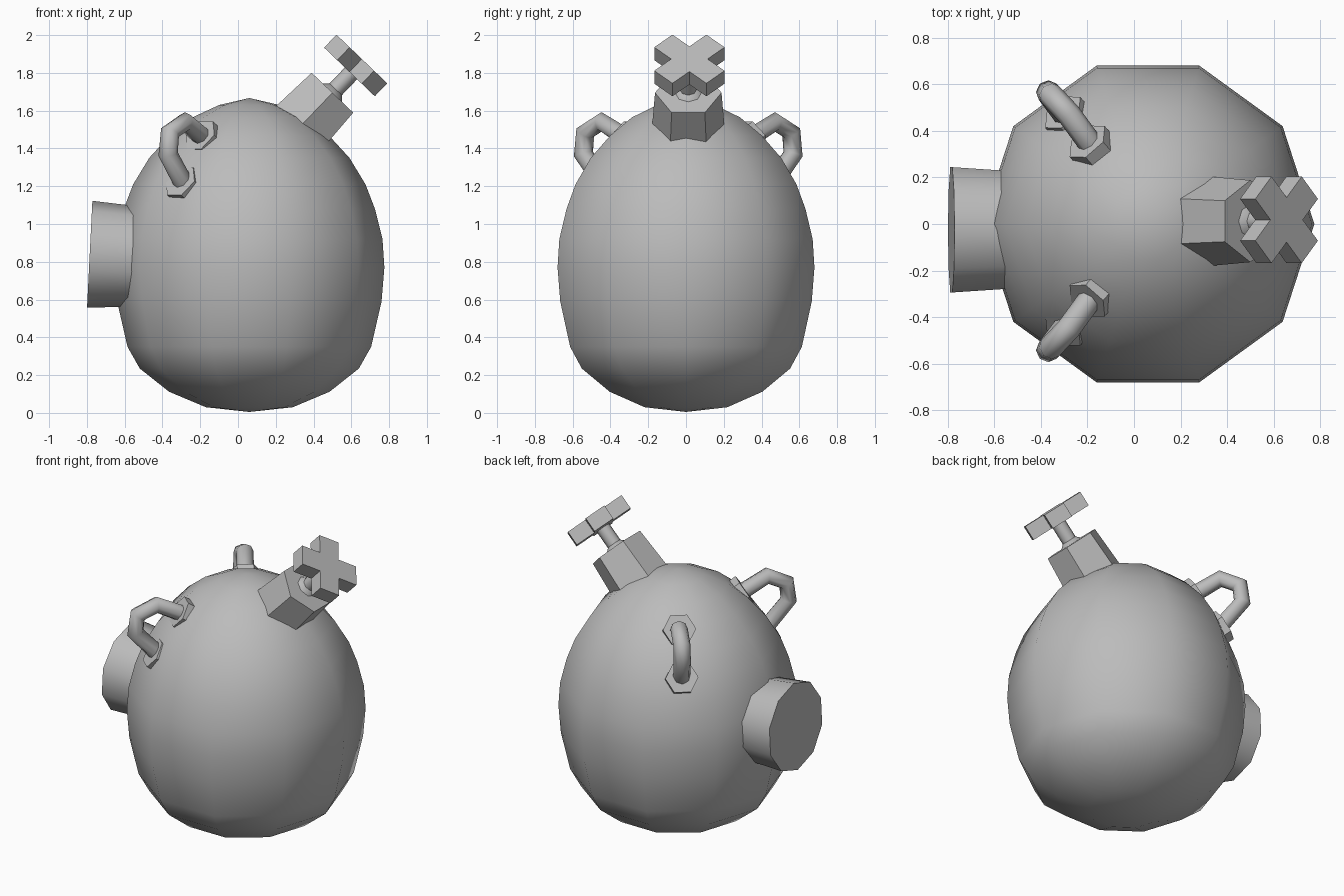
import bpy, bmesh
from math import sin, cos, pi, radians
from mathutils import Vector, Matrix

cube = bpy.data.objects.get("Cube")
if cube:
    bpy.data.objects.remove(cube, do_unlink=True)

grey = bpy.data.materials.new("plain grey")
grey.use_nodes = True
GREY = (0.5, 0.5, 0.5, 1)
grey.diffuse_color = GREY
grey.node_tree.nodes["Principled BSDF"].inputs["Base Color"].default_value = GREY


def finish(bm, name, matrix, smooth=False):
    bmesh.ops.recalc_face_normals(bm, faces=bm.faces)
    mesh = bpy.data.meshes.new(name)
    bm.to_mesh(mesh)
    bm.free()
    mesh.transform(matrix)
    mesh.materials.append(grey)
    obj = bpy.data.objects.new(name, mesh)
    bpy.context.collection.objects.link(obj)
    if smooth:
        bpy.ops.object.select_all(action='DESELECT')
        obj.select_set(True)
        bpy.context.view_layer.objects.active = obj
        bpy.ops.object.shade_smooth_by_angle(angle=radians(55))
    return obj


def frame(origin, axis):
    """Local z along axis, local x kept horizontal."""
    z = Vector(axis).normalized()
    x = Vector((0, 0, 1)).cross(z)
    x = x.normalized() if x.length > 0.001 else Vector((1, 0, 0))
    y = z.cross(x)
    rot = Matrix((x, y, z)).transposed().to_4x4()
    return Matrix.Translation(origin) @ rot


def turned(name, profile, sides, matrix, smooth=False, phase=0):
    """Revolve (radius, height) pairs around local z, capping open ends."""
    bm = bmesh.new()
    rings = []
    for r, h in profile:
        if r == 0:
            rings.append([bm.verts.new((0, 0, h))] * sides)
        else:
            angles = [phase + 2 * pi * i / sides for i in range(sides)]
            rings.append([bm.verts.new((r * cos(a), r * sin(a), h)) for a in angles])
    for low, high in zip(rings, rings[1:]):
        for i in range(sides):
            j = (i + 1) % sides
            bm.faces.new(dict.fromkeys((low[i], low[j], high[j], high[i])))
    for ring, (r, h) in ((rings[0], profile[0]), (rings[-1], profile[-1])):
        if r > 0:
            bm.faces.new(ring)
    return finish(bm, name, matrix, smooth)


# Egg-shaped body
egg = [(0, 0.005), (0.23, 0.03), (0.425, 0.112), (0.58, 0.235), (0.645, 0.35),
       (0.7, 0.59), (0.715, 0.77), (0.705, 0.92), (0.665, 1.08), (0.615, 1.21),
       (0.53, 1.35), (0.42, 1.47), (0.3, 1.565), (0.16, 1.63), (0, 1.667)]
turned("body", egg, 10, Matrix.Translation((0.06, 0, 0)), smooth=True)

# Wide side nozzle
turned("nozzle", [(0.262, -0.3), (0.283, 0)], 10,
       frame((-0.785, -0.025, 0.84), (-1, 0, 0.05)), smooth=True, phase=pi / 2)

# Valve: hexagonal block, stem and cross-shaped handle on one tilted axis
axis = Vector((0.69, 0, 0.72))
valve = frame((0.5, 0.012, 1.695), axis)
turned("valve_block", [(0.197, -0.33), (0.176, 0)], 6, valve)
turned("valve_collar", [(0.08, -0.01), (0.045, 0.025)], 8, valve, smooth=True)
turned("valve_stem", [(0.045, 0), (0.045, 0.2)], 8, valve, smooth=True)

bm = bmesh.new()
arm, half = 0.195, 0.068
outline = []
for k in range(4):
    turn = Matrix.Rotation(pi / 4 + k * pi / 2, 3, 'Z')
    for p in ((half, -half), (arm, -half), (arm, half)):
        outline.append(bm.verts.new(turn @ Vector((*p, 0))))
face = bm.faces.new(outline)
grown = bmesh.ops.extrude_face_region(bm, geom=[face])["geom"]
bmesh.ops.translate(bm, vec=(0, 0, 0.095),
                    verts=[v for v in grown if isinstance(v, bmesh.types.BMVert)])
finish(bm, "valve_cross", frame((0.59, 0.018, 1.805), axis))

# Two carrying handles: bent tube with a hexagonal flange at each end
path = [(-0.16, -0.295, 1.435), (-0.28, -0.46, 1.54), (-0.36, -0.545, 1.485),
        (-0.37, -0.555, 1.37), (-0.28, -0.435, 1.2)]
flanges = {"upper": (-0.19, -0.33, 1.46), "lower": (-0.295, -0.455, 1.215)}
for side, s in (("right", 1), ("left", -1)):
    def place(p):
        return Vector((p[0], s * p[1] + 0.012, p[2]))

    curve = bpy.data.curves.new(side + "_handle", 'CURVE')
    curve.dimensions = '3D'
    curve.bevel_depth = 0.052
    curve.bevel_resolution = 2
    curve.use_fill_caps = True
    spline = curve.splines.new('POLY')
    spline.points.add(len(path) - 1)
    for point, p in zip(spline.points, path):
        point.co = (*place(p), 1)
    spline.use_smooth = True
    curve.materials.append(grey)
    tube = bpy.data.objects.new(side + "_handle", curve)
    bpy.context.collection.objects.link(tube)
    bpy.ops.object.select_all(action='DESELECT')
    tube.select_set(True)
    bpy.context.view_layer.objects.active = tube
    bpy.ops.object.convert(target='MESH')

    for level, spot in flanges.items():
        turned(f"{side}_{level}_flange", [(0.1, -0.045), (0.1, 0.02)], 6,
               frame(place(spot), (-0.55, -0.63 * s, 0.54)))
